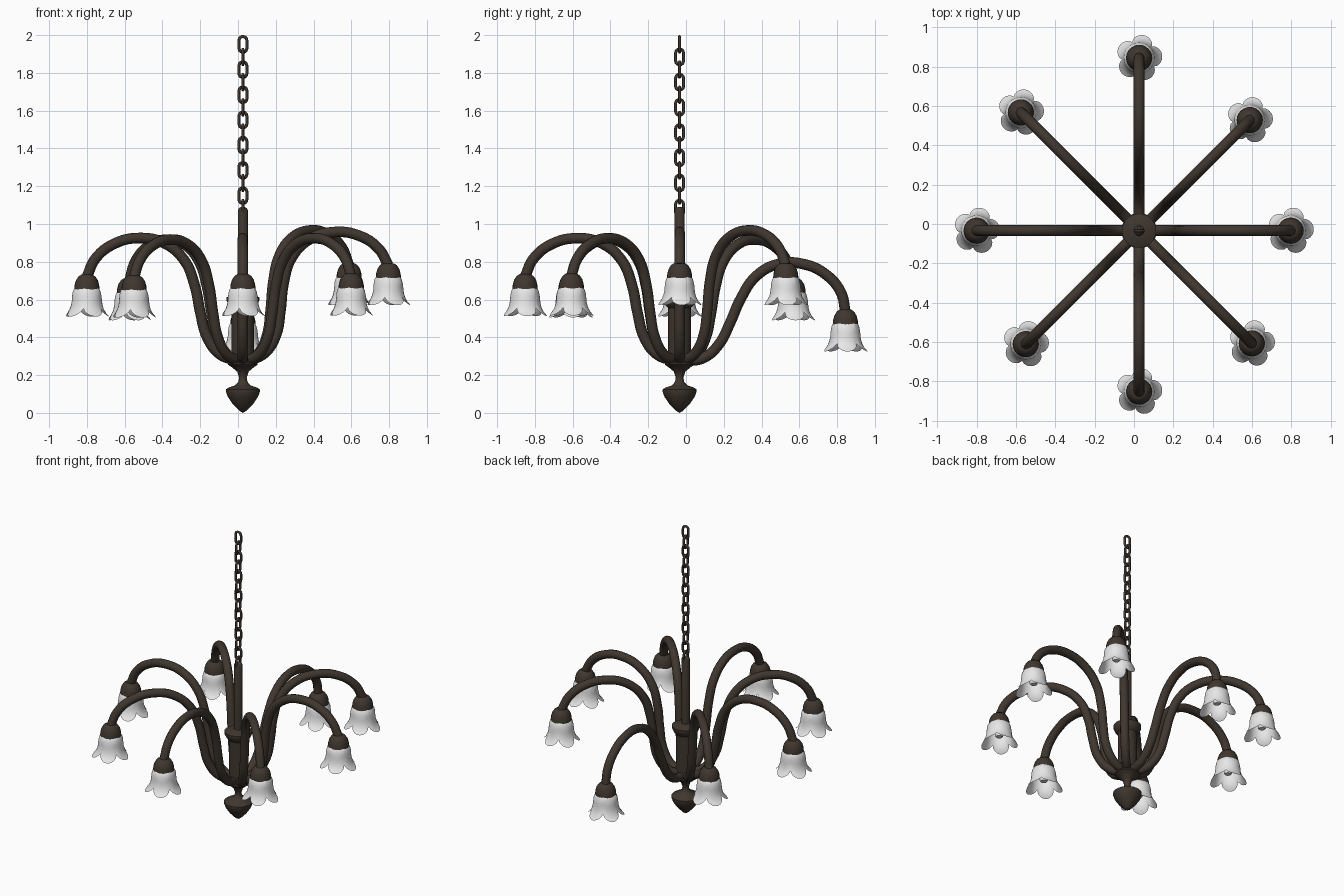
import bpy, bmesh, math
from mathutils import Vector, Matrix

if "Cube" in bpy.data.objects:
    bpy.data.objects.remove(bpy.data.objects["Cube"])

CX, CY = 0.026, -0.034   # chandelier axis


def material(name, rgb):
    m = bpy.data.materials.new(name)
    m.diffuse_color = (*rgb, 1)
    m.use_nodes = True
    m.node_tree.nodes["Principled BSDF"].inputs["Base Color"].default_value = m.diffuse_color
    return m


BRONZE = material("dark_bronze", (0.05, 0.037, 0.028))
GLASS = material("white_glass", (0.8, 0.8, 0.8))


def finish(bm, name, mat, loc=(0, 0, 0), angle=40):
    bmesh.ops.recalc_face_normals(bm, faces=bm.faces)
    me = bpy.data.meshes.new(name)
    bm.to_mesh(me)
    bm.free()
    ob = bpy.data.objects.new(name, me)
    bpy.context.collection.objects.link(ob)
    ob.location = loc
    me.materials.append(mat)
    bpy.ops.object.select_all(action='DESELECT')
    ob.select_set(True)
    bpy.context.view_layer.objects.active = ob
    bpy.ops.object.shade_smooth_by_angle(angle=math.radians(angle))
    return ob


def lathe(name, profile, mat, loc, sides=32):
    """Spin an (r, z) profile about the z axis."""
    bm = bmesh.new()
    vs = [bm.verts.new((r, 0, z)) for r, z in profile]
    es = [bm.edges.new(p) for p in zip(vs, vs[1:])]
    bmesh.ops.spin(bm, geom=vs + es, cent=(0, 0, 0), axis=(0, 0, 1),
                   angle=math.tau, steps=sides)
    bmesh.ops.remove_doubles(bm, verts=bm.verts, dist=1e-5)
    return finish(bm, name, mat, loc)


def tube(name, points, radius, mat, loc, closed=False, res=6, bevel=4):
    """Round tube along a smooth curve through the points."""
    cu = bpy.data.curves.new(name, 'CURVE')
    cu.dimensions = '3D'
    cu.bevel_depth, cu.bevel_resolution = radius, bevel
    cu.resolution_u = res
    cu.use_fill_caps = True
    sp = cu.splines.new('BEZIER')
    sp.bezier_points.add(len(points) - 1)
    for bp, p in zip(sp.bezier_points, points):
        bp.co = p
        bp.handle_left_type = bp.handle_right_type = 'AUTO'
    sp.use_cyclic_u = closed
    ob = bpy.data.objects.new(name, cu)
    bpy.context.collection.objects.link(ob)
    ob.location = loc
    cu.materials.append(mat)
    bpy.ops.object.select_all(action='DESELECT')
    ob.select_set(True)
    bpy.context.view_layer.objects.active = ob
    bpy.ops.object.convert(target='MESH')
    bpy.ops.object.shade_smooth_by_angle(angle=math.radians(50))
    return ob


def interp(table, t):
    for (t0, a0), (t1, a1) in zip(table, table[1:]):
        if t <= t1:
            return a0 + (a1 - a0) * (t - t0) / (t1 - t0)
    return table[-1][1]


def shade(name, loc):
    """Bell-shaped glass with five flared petals; origin at the cap top."""
    n, rows = 60, 12
    petal = [(0, .055), (.12, .070), (.3, .077), (.6, .082), (.75, .089), (.9, .102), (1, .118)]
    valley = [(0, .055), (.12, .070), (.3, .077), (.6, .079), (.8, .082), (1, .087)]
    bm = bmesh.new()
    grid = []
    for j in range(rows + 1):
        t = j / rows
        ring = []
        for i in range(n):
            a = math.tau * i / n
            lobe = abs(math.cos(2.5 * (a - math.radians(78)))) ** 0.7
            r = interp(valley, t) * (1 - lobe) + interp(petal, t) * lobe
            z = -.062 - t * (.118 + .042 * lobe)
            ring.append(bm.verts.new((r * math.cos(a), r * math.sin(a), z)))
        grid.append(ring)
    for a, b in zip(grid, grid[1:]):
        for i in range(n):
            k = (i + 1) % n
            bm.faces.new((a[i], a[k], b[k], b[i]))
    return finish(bm, name, GLASS, loc, 60)


axis = (CX, CY, 0)

# Finial, hub plate and lower column with its cup
lathe("finial", [(0, 0), (.02, .012), (.055, .048), (.08, .085), (.09, .112), (.09, .124),
                 (.075, .134), (.042, .145), (.025, .163), (.02, .185), (.03, .218),
                 (.06, .243), (.078, .255), (.078, .264), (.06, .275), (0, .275)], BRONZE, axis)
lathe("column", [(0, .27), (.06, .27), (.06, .555), (.075, .57), (.087, .595), (.087, .612),
                 (.06, .622), (.03, .63), (0, .63)], BRONZE, axis)

# Stem
lathe("stem", [(0, .6), (.027, .6), (.027, 1.07), (.022, 1.083), (.01, 1.09), (0, 1.09)],
      BRONZE, axis, 20)

# Chain: alternating oval links
WIRE, HALF_W, HALF_L = .008, .021, .041
for i in range(14):
    pts = []
    for k in range(12):
        a = math.tau * k / 12
        straight = math.copysign(HALF_L - HALF_W, math.sin(a)) if k % 6 else 0
        u, w = HALF_W * math.cos(a), HALF_W * math.sin(a) + straight
        pts.append((u, 0, w) if i % 2 == 0 else (0, u, w))
    tube(f"chain_link_{i + 1}", pts, WIRE, BRONZE, (CX, CY, 1.951 - i * .0667),
         closed=True, res=3, bevel=2)

# Arms: one master path, turned and scaled about its root to reach each end (r, z)
ROOT = Vector((.03, .275))
PATH = [(.03, .275), (.12, .31), (.187, .40), (.222, .53), (.25, .67), (.305, .805),
        (.41, .895), (.54, .922), (.67, .893), (.77, .815), (.815, .72)]
MASTER_END = Vector(PATH[-1]) - ROOT
ENDS = [(.77, .78), (.795, .78), (.878, .535), (.85, .70),
        (.826, .72), (.815, .715), (.818, .722), (.81, .725)]

for i, end in enumerate(ENDS):
    ang = i * math.tau / 8
    c, s = math.cos(ang), math.sin(ang)
    target = Vector(end) - ROOT
    turn = math.atan2(target.y, target.x) - math.atan2(MASTER_END.y, MASTER_END.x)
    m = Matrix.Rotation(turn, 2) * (target.length / MASTER_END.length)
    path = [ROOT + m @ (Vector(p) - ROOT) for p in PATH]
    tube(f"arm_{i + 1}", [(p.x * c, p.x * s, p.y) for p in path], .028, BRONZE, axis)

    # Cap, glass shade and lamp at the arm end
    tip = (CX + end[0] * c, CY + end[0] * s, end[1] + .012)
    lathe(f"cap_{i + 1}", [(0, 0), (.03, 0), (.045, -.01), (.058, -.03), (.065, -.055),
                           (.067, -.078), (.06, -.08), (0, -.08)], BRONZE, tip, 24)
    shade(f"shade_{i + 1}", tip)
    lathe(f"lamp_{i + 1}", [(0, -.08), (.026, -.08), (.026, -.155), (.02, -.163), (0, -.165)],
          GLASS, tip, 16)
